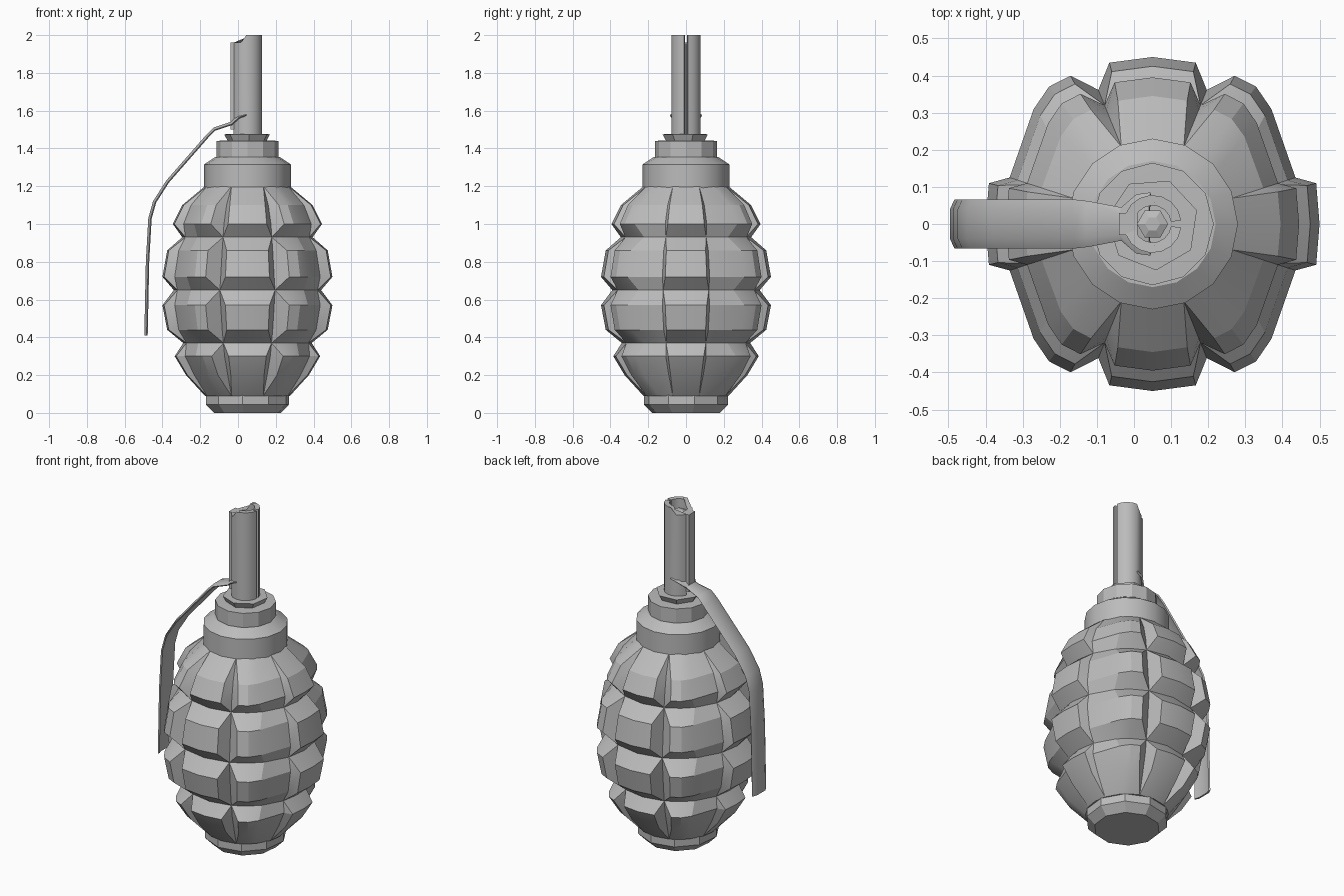
import bpy, bmesh
from math import radians, sin, cos, pi

cube = bpy.data.objects.get("Cube")
if cube:
    bpy.data.objects.remove(cube)

CX = 0.05  # axis of the body

steel = bpy.data.materials.new("grey_steel")
steel.use_nodes = True
steel.diffuse_color = (0.5, 0.5, 0.5, 1)
steel.node_tree.nodes["Principled BSDF"].inputs["Base Color"].default_value = (0.5, 0.5, 0.5, 1)


def finish(name, bm, smooth=25):
    bmesh.ops.remove_doubles(bm, verts=bm.verts, dist=0.0005)
    bmesh.ops.recalc_face_normals(bm, faces=bm.faces)
    mesh = bpy.data.meshes.new(name)
    bm.to_mesh(mesh)
    bm.free()
    mesh.materials.append(steel)
    obj = bpy.data.objects.new(name, mesh)
    bpy.context.collection.objects.link(obj)
    bpy.ops.object.select_all(action='DESELECT')
    obj.select_set(True)
    bpy.context.view_layer.objects.active = obj
    bpy.ops.object.shade_smooth_by_angle(angle=radians(smooth))
    return obj


def loft(bm, rings):
    """Skin closed rings of points and cap both ends."""
    loops = [[bm.verts.new(p) for p in ring] for ring in rings]
    n = len(loops[0])
    for a, b in zip(loops, loops[1:]):
        for i in range(n):
            j = (i + 1) % n
            bm.faces.new((a[i], a[j], b[j], b[i]))
    bm.faces.new(loops[0])
    bm.faces.new(loops[-1])


def lathe(name, profile, sides, turn=0.0):
    bm = bmesh.new()
    loft(bm, [[(CX + r * cos(turn + 2 * pi * i / sides), r * sin(turn + 2 * pi * i / sides), z)
               for i in range(sides)] for r, z in profile])
    return finish(name, bm)


# Segmented body: one quadrant as (crest angle, valley angle, crest scale)
quadrant = [(0, 0, 1), (14, 18, 1.01), (18, 18, 0.9), (44, 40, 0.99),
            (53, 53, 1.03), (61, 68, 1.015), (68, 68, 0.84), (75, 68, 1.0)]
# Rows as (height, radius, amount of groove)
rows = [(0.09, 0.225, 0), (0.2, 0.325, 0.9), (0.3, 0.385, 1), (0.37, 0.34, 0),
        (0.44, 0.425, 1), (0.57, 0.45, 1), (0.65, 0.39, 0),
        (0.72, 0.45, 1), (0.86, 0.425, 1), (0.93, 0.345, 0),
        (1.0, 0.395, 1), (1.1, 0.345, 0.9), (1.2, 0.225, 0)]
body = bmesh.new()
rings = []
for z, r, g in rows:
    ring = []
    for q in range(4):
        # alternate quadrants are mirrored
        part = quadrant if q % 2 == 0 else [(90 - a, 90 - v, s) for a, v, s in
                                            [(90, 90, 1)] + quadrant[:0:-1]]
        for crest, valley, scale in part:
            a = radians(90 * q + valley + (crest - valley) * min(g, 1))
            rr = r * (1 + (scale - 1) * g)
            ring.append((CX + rr * cos(a), rr * sin(a), z))
    rings.append(ring)
loft(body, rings)
finish("segmented_body", body, 18)

# Base plug, collar and neck
lathe("base_plug", [(0.18, 0.0), (0.195, 0.015), (0.225, 0.045), (0.225, 0.1)], 10, 0.2)
lathe("collar", [(0.23, 1.18), (0.23, 1.315), (0.17, 1.355)], 16)
lathe("neck", [(0.165, 1.33), (0.165, 1.44), (0.12, 1.442)], 12)
lathe("neck_nut", [(0.10, 1.43), (0.125, 1.475), (0.07, 1.476)], 7, 0.3)
lathe("striker_pin", [(0.042, 1.46), (0.042, 1.95), (0.02, 1.96)], 6)

# Split fuse tube: two half shells with a narrow and a wide slot
for side, label in ((1, "left"), (-1, "right")):
    bm = bmesh.new()
    angles = [radians(7 + (160 - 7) * i / 7) for i in range(8)]
    section = [(0.078, a) for a in angles] + [(0.05, a) for a in reversed(angles)]
    loft(bm, [[(CX + r * cos(a), side * r * sin(a), z + (slope if cos(a) < -0.3 else 0))
               for r, a in section] for z, slope in ((1.45, 0), (2.0, -0.04))])
    finish("fuse_tube_" + label, bm)

# Thin guide strip in the wide slot
bm = bmesh.new()
loft(bm, [[(x, y, z) for x, y in ((-0.04, -0.03), (0.01, -0.03), (0.01, 0.03), (-0.04, 0.03))]
          for z in (1.5, 1.96)])
finish("guide_strip", bm)

# Safety lever as (x, z, half width), with an arched section
path = [(0.04, 1.59, 0.085), (0.0, 1.575, 0.08), (-0.04, 1.54, 0.045), (-0.13, 1.51, 0.062),
        (-0.17, 1.47, 0.066), (-0.38, 1.23, 0.066), (-0.45, 1.12, 0.066),
        (-0.475, 1.03, 0.066), (-0.488, 0.8, 0.066), (-0.496, 0.41, 0.066)]
bm = bmesh.new()
rings = []
for i, (x, z, w) in enumerate(path):
    x0, z0, _ = path[max(i - 1, 0)]
    x1, z1, _ = path[min(i + 1, len(path) - 1)]
    length = ((x1 - x0) ** 2 + (z1 - z0) ** 2) ** 0.5
    nx, nz = (z1 - z0) / length, (x0 - x1) / length
    section = [(-1, -0.012), (-0.6, 0), (0.6, 0), (1, -0.012),
               (0.9, -0.018), (0.5, -0.01), (-0.5, -0.01), (-0.9, -0.018)]
    rings.append([(x + nx * d, w * s, z + nz * d) for s, d in section])
loft(bm, rings)
finish("safety_lever", bm, 30)
